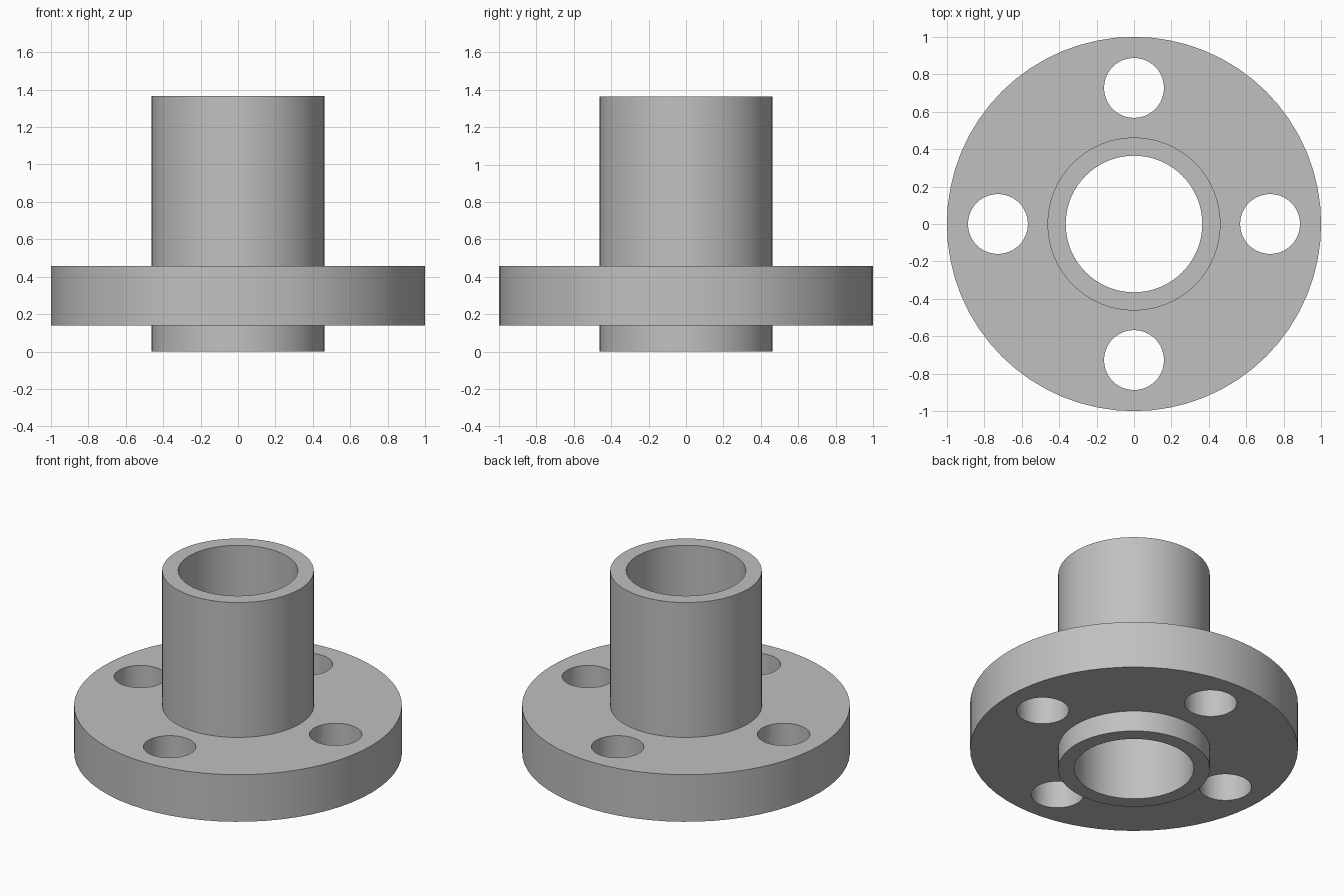
import bpy
import bmesh
from math import cos, sin, pi, tau, radians

cube = bpy.data.objects.get("Cube")
if cube:
    bpy.data.objects.remove(cube, do_unlink=True)

SEGMENTS = 64
BORE, TUBE, RIM = 0.365, 0.4625, 1.0
FLANGE_LOW, FLANGE_HIGH, HEIGHT = 0.14, 0.457, 1.365
HOLE_RADIUS, HOLE_CIRCLE = 0.16, 0.727

# Plain grey metal
grey = bpy.data.materials.new("grey_metal")
grey.use_nodes = True
colour = (0.53, 0.53, 0.53, 1)
grey.diffuse_color = colour
grey.node_tree.nodes["Principled BSDF"].inputs["Base Color"].default_value = colour


def lathe(name, profile):
    """Revolve a closed (radius, height) profile about the z axis."""
    bm = bmesh.new()
    rings = []
    for i in range(SEGMENTS):
        a = tau * i / SEGMENTS
        rings.append([bm.verts.new((r * cos(a), r * sin(a), z)) for r, z in profile])
    for i, ring in enumerate(rings):
        following = rings[(i + 1) % SEGMENTS]
        for j in range(len(profile)):
            k = (j + 1) % len(profile)
            bm.faces.new((ring[j], following[j], following[k], ring[k]))
    bmesh.ops.recalc_face_normals(bm, faces=bm.faces)
    mesh = bpy.data.meshes.new(name)
    bm.to_mesh(mesh)
    bm.free()
    obj = bpy.data.objects.new(name, mesh)
    bpy.context.collection.objects.link(obj)
    mesh.materials.append(grey)
    return obj


# Bored tube with a flange around its lower part
flange = lathe("flanged_pipe", [
    (BORE, 0), (TUBE, 0), (TUBE, FLANGE_LOW), (RIM, FLANGE_LOW),
    (RIM, FLANGE_HIGH), (TUBE, FLANGE_HIGH), (TUBE, HEIGHT), (BORE, HEIGHT),
])

# Four bolt holes through the flange, cut by one set of drills
bm = bmesh.new()
for i in range(4):
    drill = bmesh.ops.create_cone(
        bm, cap_ends=True, segments=48, radius1=HOLE_RADIUS,
        radius2=HOLE_RADIUS, depth=FLANGE_HIGH - FLANGE_LOW + 0.1)
    a = i * pi / 2
    bmesh.ops.translate(bm, verts=drill["verts"], vec=(
        HOLE_CIRCLE * cos(a), HOLE_CIRCLE * sin(a), (FLANGE_LOW + FLANGE_HIGH) / 2))
mesh = bpy.data.meshes.new("bolt_hole_drills")
bm.to_mesh(mesh)
bm.free()
mesh.materials.append(grey)
drills = bpy.data.objects.new("bolt_hole_drills", mesh)
bpy.context.collection.objects.link(drills)
drills.hide_render = True

cut = flange.modifiers.new("bolt_holes", "BOOLEAN")
cut.operation = "DIFFERENCE"
cut.solver = "EXACT"
cut.object = drills

# Apply the cut, then smooth the curved walls and keep the rims crisp
bpy.ops.object.select_all(action="DESELECT")
flange.select_set(True)
bpy.context.view_layer.objects.active = flange
bpy.ops.object.modifier_apply(modifier=cut.name)
bpy.data.objects.remove(drills, do_unlink=True)
bpy.ops.object.shade_smooth_by_angle(angle=radians(30))
